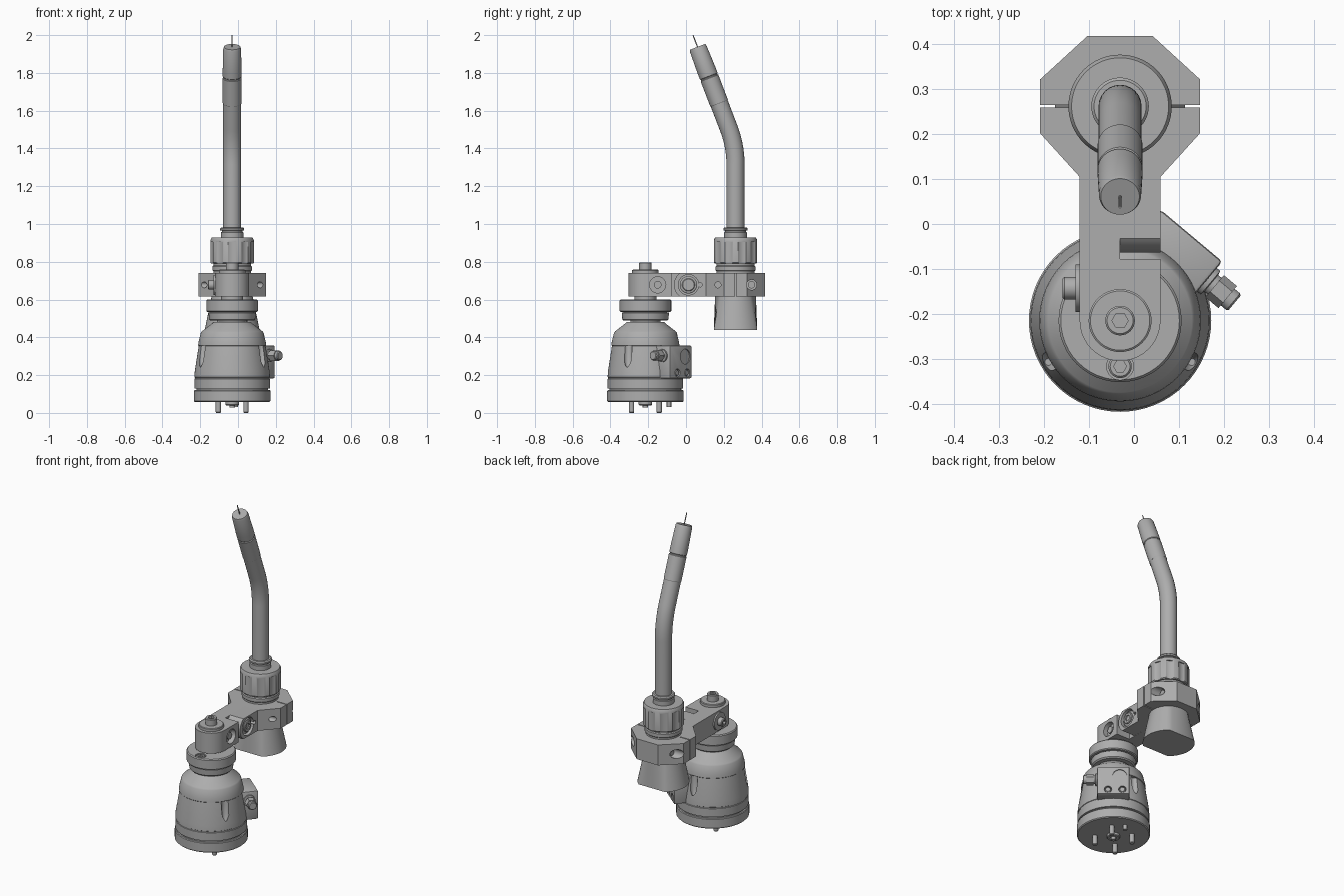
import bpy, bmesh, math
from mathutils import Vector, Matrix

if "Cube" in bpy.data.objects:
    bpy.data.objects.remove(bpy.data.objects["Cube"], do_unlink=True)

grey = bpy.data.materials.new("machined grey")
grey.use_nodes = True
COLOUR = (0.42, 0.42, 0.42, 1)
grey.diffuse_color = COLOUR
grey.node_tree.nodes["Principled BSDF"].inputs["Base Color"].default_value = COLOUR

AX = -0.031                       # shared centre plane
BODY = Vector((AX, -0.215, 0))    # housing axis
TORCH = Vector((AX, 0.262, 0))    # tube axis
MID = 0.678                       # clamp mid height
UP, X = Vector((0, 0, 1)), Vector((1, 0, 0))


def finish(bm, name, matrix=None):
    bmesh.ops.recalc_face_normals(bm, faces=bm.faces)
    mesh = bpy.data.meshes.new(name)
    bm.to_mesh(mesh)
    bm.free()
    mesh.materials.append(grey)
    ob = bpy.data.objects.new(name, mesh)
    bpy.context.collection.objects.link(ob)
    if matrix:
        ob.matrix_world = matrix
    return ob


def activate(ob):
    bpy.ops.object.select_all(action='DESELECT')
    ob.select_set(True)
    bpy.context.view_layer.objects.active = ob


def frame(loc, axis):
    return Matrix.Translation(loc) @ Vector(axis).to_track_quat('Z', 'Y').to_matrix().to_4x4()


def lathe(name, profile, loc, axis=UP, steps=48):
    """Turn (radius, height) points around an axis, closing both ends."""
    pts = [(0, profile[0][1])] + profile + [(0, profile[-1][1])]
    bm = bmesh.new()
    vs = [bm.verts.new((r, 0, z)) for r, z in pts]
    es = [bm.edges.new(p) for p in zip(vs, vs[1:])]
    bmesh.ops.spin(bm, geom=vs + es, cent=(0, 0, 0), axis=(0, 0, 1),
                   angle=math.tau, steps=steps, use_duplicate=False)
    bmesh.ops.remove_doubles(bm, verts=bm.verts, dist=1e-5)
    return finish(bm, name, frame(loc, axis))


def rod(name, r, lo, hi, loc, axis=UP, steps=32):
    return lathe(name, [(r, lo), (r, hi)], loc, axis, steps)


def prism(name, pts, lo, hi, along_x=False):
    """Extrude an outline: xy points along z, or yz points along x."""
    bm = bmesh.new()
    face = bm.faces.new([bm.verts.new((lo, a, b) if along_x else (a, b, lo)) for a, b in pts])
    top = bmesh.ops.extrude_face_region(bm, geom=[face])["geom"]
    step = Vector((hi - lo, 0, 0) if along_x else (0, 0, hi - lo))
    bmesh.ops.translate(bm, vec=step, verts=[v for v in top if isinstance(v, bmesh.types.BMVert)])
    return finish(bm, name)


def box(name, size, loc, turn=0):
    bm = bmesh.new()
    bmesh.ops.create_cube(bm, size=1)
    bmesh.ops.scale(bm, vec=size, verts=bm.verts)
    return finish(bm, name, Matrix.Translation(loc) @ Matrix.Rotation(turn, 4, 'Z'))


def cut(ob, *cutters):
    for c in cutters:
        mod = ob.modifiers.new("cut", 'BOOLEAN')
        mod.object, mod.operation, mod.solver = c, 'DIFFERENCE', 'EXACT'
        bpy.context.view_layer.update()
        activate(ob)
        bpy.ops.object.modifier_apply(modifier=mod.name)
        bpy.data.objects.remove(c, do_unlink=True)


def screw(name, r, loc, axis, height):
    """Cap screw with a hexagonal socket."""
    loc, axis = Vector(loc), Vector(axis)
    head = lathe(name, [(r, -0.01), (r, height - 0.004), (r - 0.004, height)], loc, axis, 32)
    cut(head, rod("socket", r * 0.55, height * 0.4, height + 0.02, loc, axis, 6))


def arc(cx, cy, r, start, end, n=20):
    return [(cx + r * math.cos(start + (end - start) * i / n),
             cy + r * math.sin(start + (end - start) * i / n)) for i in range(n + 1)]


# Housing with base ring, taper and neck
lathe("base_ring", [(.198, .058), (.203, .063), (.203, .116), (.199, .12)], BODY, steps=64)
housing = lathe("housing", [(.19, .11), (.19, .128), (.2, .13), (.2, .18), (.197, .182), (.197, .188),
                            (.2, .19), (.198, .22), (.177, .355), (.18, .358), (.178, .375),
                            (.166, .425), (.16, .432), (.105, .475), (.1, .48), (.08, .482),
                            (.08, .5)], BODY, steps=64)
for deg in (-150, -30, 90):
    a = math.radians(deg)
    spot = BODY + Vector((math.cos(a), math.sin(a), 0)) * 0.184
    cut(housing, lathe("pocket", [(.008, .235), (.02, .27), (.023, .357)], spot, steps=24))

# Flange under the arm
lathe("lower_flange", [(.115, .488), (.122, .495), (.125, .53), (.115, .532), (.115, .54)], BODY)
flange = lathe("upper_flange", [(.132, .535), (.137, .54), (.137, .594), (.132, .6)], BODY)
screw_spot = BODY + Vector((0, -.102, .58))
cut(flange, rod("bore", .03, 0, .05, screw_spot))
screw("flange_screw", .026, screw_spot, UP, .018)
rod("arm_spacer", .058, .59, .62, BODY)

# Pins and screw under the base
for sx in (-1, 1):
    for sy in (-1, 1):
        lathe("base_pin", [(.011, 0), (.014, .004), (.014, .07)],
              BODY + Vector((sx * .073, sy * .073, 0)), steps=20)
rod("locating_pin", .012, .03, .07, BODY + Vector((.02, .125, 0)), steps=20)
screw("base_screw", .036, BODY + Vector((0, 0, .058)), -UP, .018)
rod("base_stud", .014, .028, .05, BODY, steps=20)

# Side connector block
turn = math.radians(-40)
T = Vector((math.cos(turn), math.sin(turn), 0))
N = Vector((-T.y, T.x, 0))
block = box("connector_block", (.18, .11, .175), BODY + N * .192 + UP * .27, turn)
activate(block)
bev = block.modifiers.new("soften", 'BEVEL')
bev.width, bev.segments = .008, 2
bpy.ops.object.modifier_apply(modifier=bev.name)
face = BODY + N * .247
cut(block, rod("port", .04, -.006, .02, face + UP * .298 - T * .035, N))
for t in (-.05, .03):
    spot = face + T * t + UP * .212
    cut(block, rod("bore", .021, -.02, .02, spot, N))
    screw("block_screw", .017, spot, N, -.004 + .002)
plug = BODY + N * .194 + UP * .303
lathe("plug_collar", [(.034, .08), (.034, .1), (.024, .102), (.024, .12)], plug, T)
rod("plug_hex", .032, .112, .15, plug, T, 6)
lathe("plug_end", [(.024, .14), (.024, .166), (.02, .17)], plug, T)

# Swing arm, rounded at the housing end with a half lap at the other
Z0, Z1 = .615, .74
arm = prism("swing_arm", arc(AX, BODY.y, .09, math.pi, math.tau) +
            [(AX + .09, -.078), (AX, -.078), (AX, .108), (AX - .09, .108)], Z0, Z1)
right_face = Vector((AX + .09, -.15, MID))
cut(arm, rod("bore", .043, -.03, .03, right_face, X))
rod("arm_pin", .02, -.035, -.01, right_face, X)
half = (Z1 - Z0) / 2
lean = math.asin(half / .077)
prism("lap_tongue", arc(.013, MID, .077, math.pi - lean, math.pi + lean) +
      [(.108, Z0), (.108, Z1)], AX, AX + .09, along_x=True)
tongue = bpy.data.objects["lap_tongue"]
pivot = Vector((AX + .09, .013, MID))
cut(tongue, rod("bore", .054, -.03, .03, pivot, X),
    rod("small_hole", .011, -.03, .03, pivot + Vector((0, .062, 0)), X, 16))
lathe("pivot_washer", [(.046, -.035), (.046, -.012), (.04, -.008)], pivot, X)
screw("pivot_screw", .034, pivot - X * .012, X, .012)
lathe("arm_boss", [(.07, .73), (.07, .755), (.066, .758)], BODY)
screw("arm_screw", .033, BODY + UP * .755, UP, .042)
left_face = Vector((AX - .09, -.143, MID))
rod("side_washer", .053, -.01, .009, left_face, -X)
screw("side_screw", .025, left_face, -X, .038)

# Split eight-sided clamp
W, H, CX, CY = .178, .157, .072, .06
outline = [(CX, H), (W, CY), (W, -CY), (CX + .018, -H), (-CX - .018, -H), (-W, -CY), (-W, CY), (-CX, H)]
clamp = prism("split_clamp", [(AX + x, TORCH.y + y) for x, y in outline], Z0, Z1)
for s in (-1, 1):
    side = Vector((AX + s * W, TORCH.y, MID))
    cut(clamp, box("slit", (.13, .006, .2), side),
        rod("bolt_bore", .027, -.15, .05, side + Vector((0, .085, 0)), X * s),
        rod("slot", .016, -.1, .05, side + Vector((0, -.093, 0)), X * s))
    rod("clamp_bolt", .019, -.09, -.06, side + Vector((0, .085, 0)), X * s)

# Flared skirt below the clamp, flattened front and back
skirt = lathe("flared_skirt", [(.145, .44), (.108, .62)], TORCH)
for v in skirt.data.vertices:
    limit = .115 if v.co.z < .5 else .108
    v.co.y = max(-limit, min(limit, v.co.y))

# Collar and scalloped nut
lathe("collar", [(.1, .73), (.1, .75), (.105, .755), (.105, .775), (.1, .78), (.1, .8)], TORCH)
nut = lathe("scalloped_nut", [(.11, .79), (.115, .795), (.115, .915), (.108, .928)], TORCH, steps=64)
for i in range(10):
    a = math.tau * (i + .5) / 10
    cut(nut, rod("scallop", .05, .78, .905,
                 TORCH + Vector((math.cos(a), math.sin(a), 0)) * .158, steps=40))
lathe("tube_collar", [(.06, .92), (.06, .955), (.055, .958), (.055, .965), (.064, .967),
                      (.064, .976), (.058, .982)], TORCH)

# Bent tube
bend = math.radians(21)
knee = TORCH + UP * 1.414
D = Vector((0, -math.sin(bend), math.cos(bend)))
R = .1 / math.tan(bend / 2)
path = [TORCH + UP * .95]
for i in range(13):
    a = bend * i / 12
    path.append(knee + Vector((0, R * (math.cos(a) - 1), R * math.sin(a) - .1)))
path.append(knee + D * .3)
curve = bpy.data.curves.new("bent_tube", 'CURVE')
curve.dimensions, curve.bevel_depth, curve.bevel_resolution = '3D', .048, 10
curve.use_fill_caps = True
spline = curve.splines.new('POLY')
spline.points.add(len(path) - 1)
for p, co in zip(spline.points, path):
    p.co = (*co, 1)
curve.materials.append(grey)
tube = bpy.data.objects.new("bent_tube", curve)
bpy.context.collection.objects.link(tube)
activate(tube)
bpy.ops.object.convert(target='MESH')

# Nozzle and wire
lathe("nozzle_sleeve", [(.048, .24), (.05, .243), (.05, .384), (.046, .387), (.046, .393)], knee, D)
lathe("nozzle", [(.047, .392), (.05, .395), (.05, .43), (.047, .55), (.043, .561)], knee, D)
rod("wire", .003, .55, .627, knee, D, 8)

for ob in bpy.context.collection.objects:
    if ob.type == 'MESH' and grey.name in ob.data.materials:
        activate(ob)
        bpy.ops.object.shade_smooth_by_angle(angle=math.radians(30))
